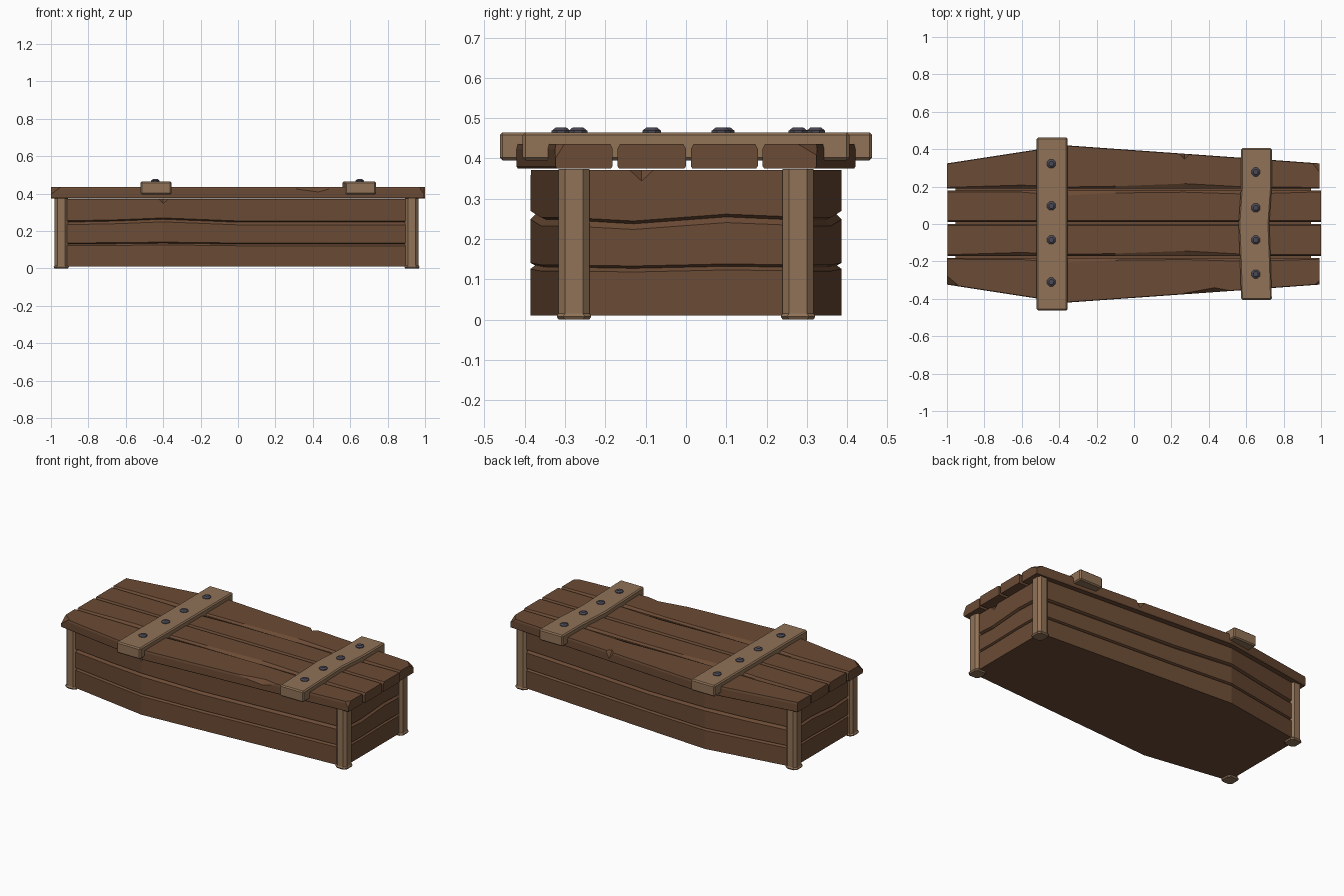
import bpy, bmesh, math
from mathutils import Vector

if "Cube" in bpy.data.objects:
    bpy.data.objects.remove(bpy.data.objects["Cube"])


def material(name, rgb):
    m = bpy.data.materials.new(name)
    m.use_nodes = True
    m.diffuse_color = (*rgb, 1)
    m.node_tree.nodes["Principled BSDF"].inputs["Base Color"].default_value = (*rgb, 1)
    return m


DARK = material("dark wood", (0.147, 0.07, 0.035))
PALE = material("pale wood", (0.28, 0.17, 0.095))
IRON = material("dark iron", (0.07, 0.065, 0.09))


def finish(name, bm, mat):
    bmesh.ops.recalc_face_normals(bm, faces=bm.faces)
    me = bpy.data.meshes.new(name)
    bm.to_mesh(me)
    bm.free()
    me.materials.append(mat)
    ob = bpy.data.objects.new(name, me)
    bpy.context.collection.objects.link(ob)
    return ob


def loft(name, rings, mat):
    """Skin a list of equal closed rings and cap both ends."""
    bm = bmesh.new()
    vs = [[bm.verts.new(p) for p in r] for r in rings]
    n = len(vs[0])
    for a, b in zip(vs, vs[1:]):
        for i in range(n):
            j = (i + 1) % n
            bm.faces.new((a[i], a[j], b[j], b[i]))
    bm.faces.new(vs[0])
    bm.faces.new(vs[-1])
    return finish(name, bm, mat)


def bevel(ob, width):
    mod = ob.modifiers.new("worn edges", "BEVEL")
    mod.width = width
    mod.segments = 1


def chip(target, centre, radii):
    """Cut an eight-sided splinter notch out of the target."""
    bm = bmesh.new()
    bmesh.ops.create_icosphere(bm, subdivisions=1, radius=0.001)
    bm.clear()
    r = [Vector((radii[0], 0, 0)), Vector((0, radii[1], 0)), Vector((0, 0, radii[2]))]
    c = Vector(centre)
    for sign in (1, -1):
        for v in r:
            bm.verts.new(c + sign * v)
    bmesh.ops.convex_hull(bm, input=bm.verts)
    cutter = finish("chip_cutter", bm, DARK)
    cutter.hide_render = True
    mod = target.modifiers.new("chip", "BOOLEAN")
    mod.operation = "DIFFERENCE"
    mod.solver = "EXACT"
    mod.object = cutter
    bpy.context.view_layer.objects.active = target
    bpy.ops.object.modifier_apply(modifier=mod.name)
    bpy.data.objects.remove(cutter)


def half_width(x, x0, x1, ends, middle, wide_x):
    t = (x - x0) / (wide_x - x0) if x < wide_x else (x1 - x) / (x1 - wide_x)
    return ends + (middle - ends) * t


# Box: stacked boards with wavy V grooves between them
X0, X1 = -0.955, 0.945
xs = [X0, -0.65, -0.4, 0.0, 0.5, X1]
outline = [(x, -half_width(x, X0, X1, 0.298, 0.386, -0.4)) for x in xs]
outline += [(X1, -0.13), (X1, 0.1)]
outline += [(x, -y) for x, y in reversed(outline[:6])]
outline += [(X0, 0.12), (X0, -0.1)]


def wave(x, y):
    if abs(y) < 0.2:
        return -0.012 if y < 0 else 0.005
    return 0.016 * max(0, 1 - abs(x + 0.4) / 0.4) - 0.003


levels = [(0.01, 0, 0), (0.122, 0, 0.3), (0.131, 0.012, 0.3), (0.137, 0, 0.3),
          (0.236, 0, 1), (0.25, 0.014, 1), (0.257, 0, 1), (0.372, 0, 0)]
rings = []
for z, inset, sway in levels:
    ring = []
    for x, y in outline:
        gx = math.copysign(inset, x) if x in (X0, X1) else 0
        gy = math.copysign(inset, y) if abs(y) > 0.2 else 0
        ring.append((x - gx, y - gy, z + sway * wave(x, y)))
    rings.append(ring)
box = loft("coffin_box", rings, DARK)
chip(box, (-0.4, -0.387, 0.375), (0.035, 0.025, 0.03))
chip(box, (X1, -0.11, 0.372), (0.025, 0.03, 0.028))

# Corner posts with flared feet
for end, px in (("foot", 0.93), ("head", -0.945)):
    for side, s in (("left", 1), ("right", -1)):
        rings = []
        for z, g in ((0, 0), (0.008, 0.005), (0.016, 0), (0.374, 0)):
            w, d, c = 0.036 + g, 0.038 + g, 0.016
            prof = [(-w, -d + c), (-w + c, -d), (w - c, -d), (w, -d + c),
                    (w, d - c), (w - c, d), (-w + c, d), (-w, d - c)]
            rings.append([(px + x, s * 0.278 + y, z) for x, y in prof])
        loft(f"{end}_post_{side}", rings, PALE)

# Lid: four long planks with worn inner edges
seams = [None, -0.176, 0.006, 0.184, None]
stations = [-1, -0.6, -0.37, -0.1, 0.27, 0.6, 1]
wear = [0.006, 0.018, 0.008, 0.012, 0.026, 0.008, 0.006]
planks = []
for k in range(4):
    rings = []
    for i, x in enumerate(stations):
        hw = half_width(x, -1, 1, 0.324, 0.421, -0.37)
        lo = -hw if k == 0 else seams[k] + 0.006
        hi = hw if k == 3 else seams[k + 1] - 0.006
        cl = 0.003 if k == 0 else wear[i] if k % 2 else 0.007
        ch = 0.003 if k == 3 else 0.007 if k % 2 else wear[-1 - i]
        px = x - 0.008 * (k in (0, 2, 3)) * (x == 1) * (k != 2) + 0.004 * (k in (1, 2)) * (x == -1)
        z0, z1 = 0.375, 0.436
        rings.append([(px, lo + 0.004, z0), (px, hi - 0.004, z0), (px, hi, z0 + 0.006),
                      (px, hi, z1 - 0.012), (px, hi - ch, z1), (px, lo + cl, z1),
                      (px, lo, z1 - 0.012), (px, lo, z0 + 0.006)])
    planks.append(loft(f"lid_plank_{k + 1}", rings, DARK))

# Splintered lid edges and corners
chip(planks[0], (0.43, -0.372, 0.44), (0.19, 0.035, 0.04))
chip(planks[3], (0.27, 0.378, 0.44), (0.035, 0.035, 0.05))
chip(planks[0], (-1, -0.326, 0.437), (0.06, 0.05, 0.04))
chip(planks[3], (0.992, 0.326, 0.437), (0.04, 0.05, 0.03))
chip(planks[0], (0.992, -0.326, 0.437), (0.025, 0.025, 0.04))

# Cross straps and their nails
straps = [("head", -0.438, 0.462, (0, 0, 0, 0, 0), (-0.31, -0.085, 0.097, 0.322)),
          ("foot", 0.655, 0.405, (0, -0.006, -0.014, 0, 0), (-0.268, -0.085, 0.087, 0.278))]
for end, cx, hw, bend, nails in straps:
    rings = []
    for i, b in enumerate(bend):
        y = hw * (i / 2 - 1)
        rings.append([(cx + b + dx, y, z) for dx, z in
                      ((-0.082, 0.395), (0.082, 0.395), (0.082, 0.465), (-0.082, 0.465))])
    bevel(loft(f"{end}_strap", rings, PALE), 0.007)
    for n, y in enumerate(nails):
        rings = []
        for z, r in ((0.46, 0.025), (0.469, 0.025), (0.477, 0.014)):
            rings.append([(cx - 0.004 + r * math.cos(a * math.pi / 4 + 0.39),
                           y + r * math.sin(a * math.pi / 4 + 0.39), z) for a in range(8)])
        loft(f"{end}_nail_{n + 1}", rings, IRON)
